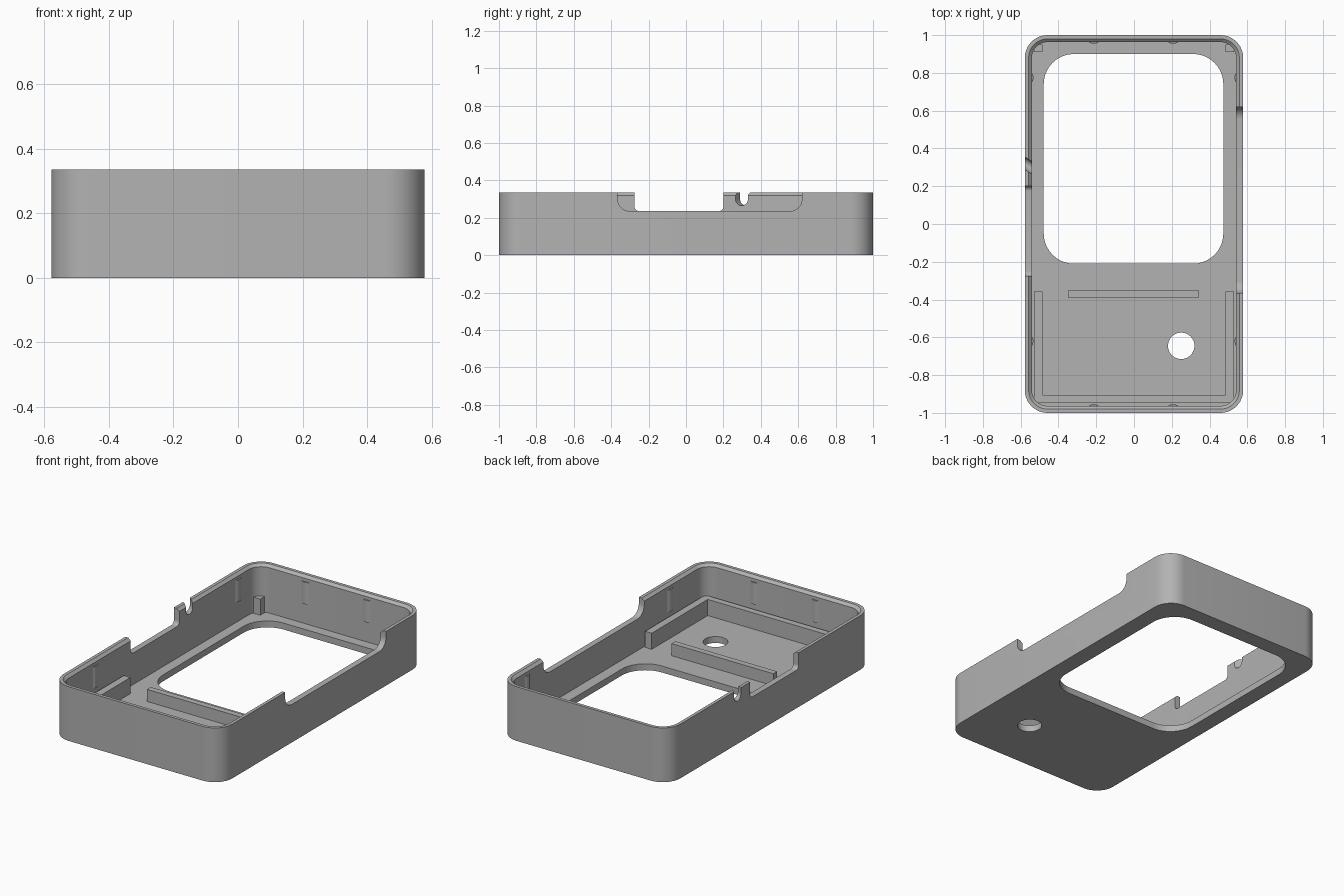
import bpy, math
from mathutils import Matrix, Vector

cube = bpy.data.objects.get("Cube")
if cube:
    bpy.data.objects.remove(cube)

HX, HY, TOP, R = 0.578, 1.0, 0.335, 0.12   # case half sizes, height, corner radius
WALL, FLOOR = 0.037, 0.04
LEDGE = TOP - 0.015

grey = bpy.data.materials.new("plain grey")
grey.use_nodes = True
COLOUR = (0.45, 0.45, 0.45, 1)
grey.diffuse_color = COLOUR
grey.node_tree.nodes["Principled BSDF"].inputs["Base Color"].default_value = COLOUR


def rounded_rect(x0, x1, y0, y1, r, n=10):
    """Counter-clockwise outline with arc corners."""
    pts = []
    centres = [(x1 - r, y1 - r), (x0 + r, y1 - r), (x0 + r, y0 + r), (x1 - r, y0 + r)]
    for k, (cx, cy) in enumerate(centres):
        for i in range(n + 1):
            a = math.pi / 2 * (k + i / n)
            pts.append((cx + r * math.cos(a), cy + r * math.sin(a)))
    return pts


def loft(name, rings):
    """Closed solid through equal-length rings of 3D points."""
    n = len(rings[0])
    verts = [p for ring in rings for p in ring]
    faces = [tuple(reversed(range(n))), tuple(range(len(verts) - n, len(verts)))]
    for k in range(len(rings) - 1):
        for i in range(n):
            j = (i + 1) % n
            faces.append((k * n + i, k * n + j, (k + 1) * n + j, (k + 1) * n + i))
    mesh = bpy.data.meshes.new(name)
    mesh.from_pydata(verts, [], faces)
    mesh.materials.append(grey)
    obj = bpy.data.objects.new(name, mesh)
    bpy.context.collection.objects.link(obj)
    return obj


def prism(name, outline, z0, z1):
    return loft(name, [[(x, y, z) for x, y in outline] for z in (z0, z1)])


def side_prism(name, outline, x0, x1, shift0=0, shift1=0):
    """Prism along x from a (y, z) outline; the shifts slant it in y."""
    return loft(name, [[(x, y + s, z) for y, z in outline]
                       for x, s in ((x0, shift0), (x1, shift1))])


def box(name, x0, x1, y0, y1, z1):
    return prism(name, [(x0, y0), (x1, y0), (x1, y1), (x0, y1)], FLOOR - 0.005, z1)


def circle(cx, cy, r, n=40):
    return [(cx + r * math.cos(math.tau * i / n), cy + r * math.sin(math.tau * i / n))
            for i in range(n)]


def smooth(obj):
    bpy.ops.object.select_all(action='DESELECT')
    obj.select_set(True)
    bpy.context.view_layer.objects.active = obj
    bpy.ops.object.shade_smooth_by_angle(angle=math.radians(30))


# Tray: outer wall, flat rim, chamfered inner lip, inner wall and floor
rings = []
for inset, z in ((0, 0), (0, TOP), (0.02, TOP), (WALL, LEDGE), (WALL, FLOOR)):
    outline = rounded_rect(-HX + inset, HX - inset, -HY + inset, HY - inset, R - inset)
    rings.append([(x, y, z) for x, y in outline])
case = loft("case_shell", rings)

# Openings: screen window, round hole, side notches and slanted cable slot
HIGH = TOP + 0.3
cutters = [
    prism("window_cutter", rounded_rect(-0.478, 0.473, -0.21, 0.9, 0.16), -0.1, 0.1),
    prism("hole_cutter", circle(0.25, -0.645, 0.07), -0.1, 0.1),
    side_prism("right_notch_cutter", rounded_rect(-0.365, 0.62, 0.235, HIGH, 0.065), 0.45, 0.7),
    side_prism("left_notch_cutter", rounded_rect(-0.275, 0.2, 0.235, HIGH, 0.025), -0.7, -0.45),
    side_prism("slot_cutter", rounded_rect(-0.033, 0.033, 0.265, HIGH, 0.0329),
               -0.7, -0.45, 0.405, 0.236),
]
bpy.context.view_layer.objects.active = case
for cutter in cutters:
    mod = case.modifiers.new(cutter.name, 'BOOLEAN')
    mod.operation = 'DIFFERENCE'
    mod.solver = 'EXACT'
    mod.object = cutter
    bpy.ops.object.modifier_apply(modifier=mod.name)
    bpy.data.objects.remove(cutter)
smooth(case)

# Board supports on the floor
box("cross_rib", -0.35, 0.345, -0.39, -0.353, 0.115)
XO, XI, YO, YI, YE = 0.53, 0.485, -0.945, -0.905, -0.358
u_shape = [(-XO, YO), (XO, YO), (XO, YE), (XI, YE), (XI, YI), (-XI, YI), (-XI, YE), (-XO, YE)]
prism("u_shaped_rib", u_shape, FLOOR - 0.005, 0.14)
for side, name in ((-1, "right"), (1, "left")):
    xs = sorted((side * XI, side * XO))
    box(name + "_corner_post", xs[0], xs[1], 0.91, 0.95, 0.14)


# Snap bumps: shallow vertical ridges on the inner walls
def bump(name, x, y, direction):
    bulge, half = 0.009, 0.026
    radius = (half ** 2 + bulge ** 2) / (2 * bulge)
    spread = math.asin(half / radius)
    turn = Matrix.Rotation(math.atan2(direction[1], direction[0]), 2)
    outline = [Vector((-0.005, -half)), *(
        Vector((bulge - radius + radius * math.cos(a), radius * math.sin(a)))
        for a in (spread * (i / 5 - 1) for i in range(11))), Vector((-0.005, half))]
    pts = [tuple(turn @ p + Vector((x, y))) for p in outline]
    smooth(prism(name, pts, 0.165, 0.3))


for s in (-1, 1):
    for y in (-0.62, 0.775):
        bump("side_snap_bump", s * (HX - WALL), y, (-s, 0))
    for x in (-0.213, 0.207):
        bump("end_snap_bump", x, s * (HY - WALL), (0, -s))
